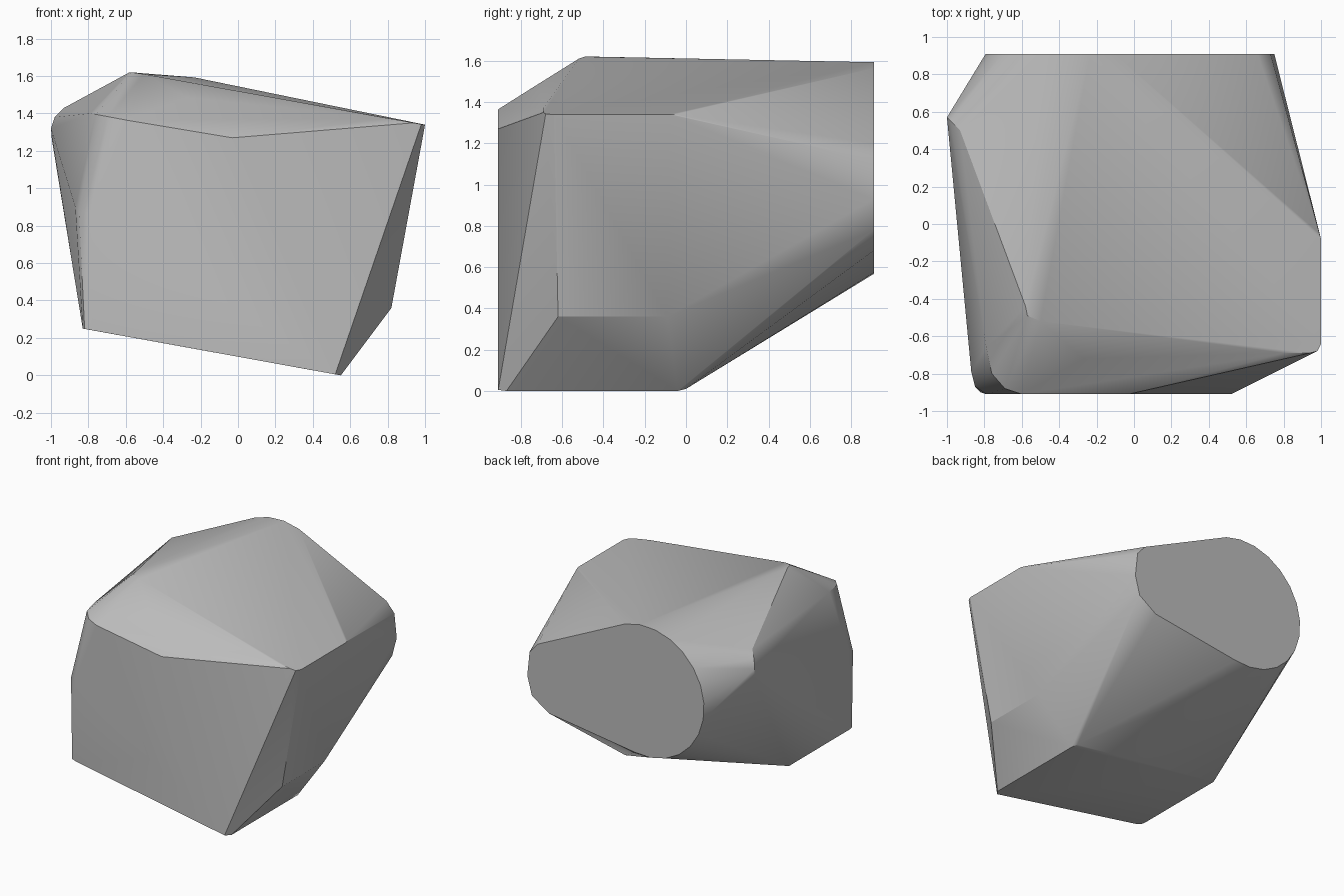
import bpy
import bmesh
from math import radians, sin, cos

old_cube = bpy.data.objects.get("Cube")
if old_cube:
    bpy.data.objects.remove(old_cube, do_unlink=True)


def make_material(name, color):
    material = bpy.data.materials.new(name)
    material.use_nodes = True
    material.diffuse_color = color
    material.node_tree.nodes["Principled BSDF"].inputs["Base Color"].default_value = color
    return material


def arc(center_x, center_z, radius, start, end, y, steps):
    """Points on a circular arc in a plane facing the back."""
    points = []
    for i in range(steps + 1):
        angle = radians(start + (end - start) * i / steps)
        points.append((center_x + radius * cos(angle), y, center_z + radius * sin(angle)))
    return points


BACK = 0.91
FRONT = -0.91

# Flat back end: a large arc joined to a narrower rounded right side
back_rim = arc(-0.28, 1.08, 0.515, 70, 280, BACK, 14)
back_rim += [(x, BACK, z) for x, z in
             ((0.66, 1.2), (0.73, 1.12), (0.75, 0.93), (0.71, 0.78), (0.56, 0.68))]

# Tilted base with softened corners
base = [(0.55, -0.87, 0), (0.52, FRONT, 0.005), (0.55, -0.04, 0), (0.53, 0, 0.01),
        (-0.83, -0.1, 0.25), (-0.83, -0.86, 0.25), (-0.82, -0.9, 0.248),
        (-0.78, FRONT, 0.241)]

# Right flank: low step and long upper edge
flank = [(0.82, -0.62, 0.36), (0.82, -0.09, 0.36),
         (1, -0.64, 1.34), (1, -0.08, 1.34), (0.99, -0.05, 1.34),
         (0.98, -0.68, 1.342), (0.94, -0.69, 1.35), (0.8, -0.69, 1.374)]

# Upper front edge, rounded toward the left side
brow = [(-0.03, FRONT, 1.27), (-0.6, FRONT, 1.365), (-0.69, -0.88, 1.382),
        (-0.76, -0.8, 1.395), (-0.79, -0.66, 1.4), (-0.27, -0.72, 1.485)]

# Left front corner bulge
corner = [(-0.87, -0.79, 0.9), (-0.85, -0.87, 0.87), (-0.79, FRONT, 0.87)]

# Left point and top peak
peaks = [(-0.995, 0.57, 1.26), (-1, 0.57, 1.32), (-0.98, 0.55, 1.38), (-0.93, 0.5, 1.43),
         (-0.58, -0.44, 1.62), (-0.57, -0.49, 1.62), (-0.5, -0.52, 1.61)]

# Wrap all the rims in one convex skin
bm = bmesh.new()
for point in back_rim + base + flank + brow + corner + peaks:
    bm.verts.new(point)
hull = bmesh.ops.convex_hull(bm, input=bm.verts[:], use_existing_faces=False)
loose = {g for g in hull["geom_interior"] + hull["geom_unused"]
         if isinstance(g, bmesh.types.BMVert)}
bmesh.ops.delete(bm, geom=list(loose), context='VERTS')

# Merge the flat areas into clean faces
bmesh.ops.dissolve_limit(bm, angle_limit=radians(1), verts=bm.verts[:], edges=bm.edges[:])
bmesh.ops.recalc_face_normals(bm, faces=bm.faces[:])

mesh = bpy.data.meshes.new("rounded_block")
bm.to_mesh(mesh)
bm.free()
block = bpy.data.objects.new("rounded_block", mesh)
bpy.context.collection.objects.link(block)
mesh.materials.append(make_material("plain grey", (0.5, 0.5, 0.5, 1)))

# Soft shading across the small bevel facets only
bpy.ops.object.select_all(action='DESELECT')
block.select_set(True)
bpy.context.view_layer.objects.active = block
bpy.ops.object.shade_smooth_by_angle(angle=radians(25))
